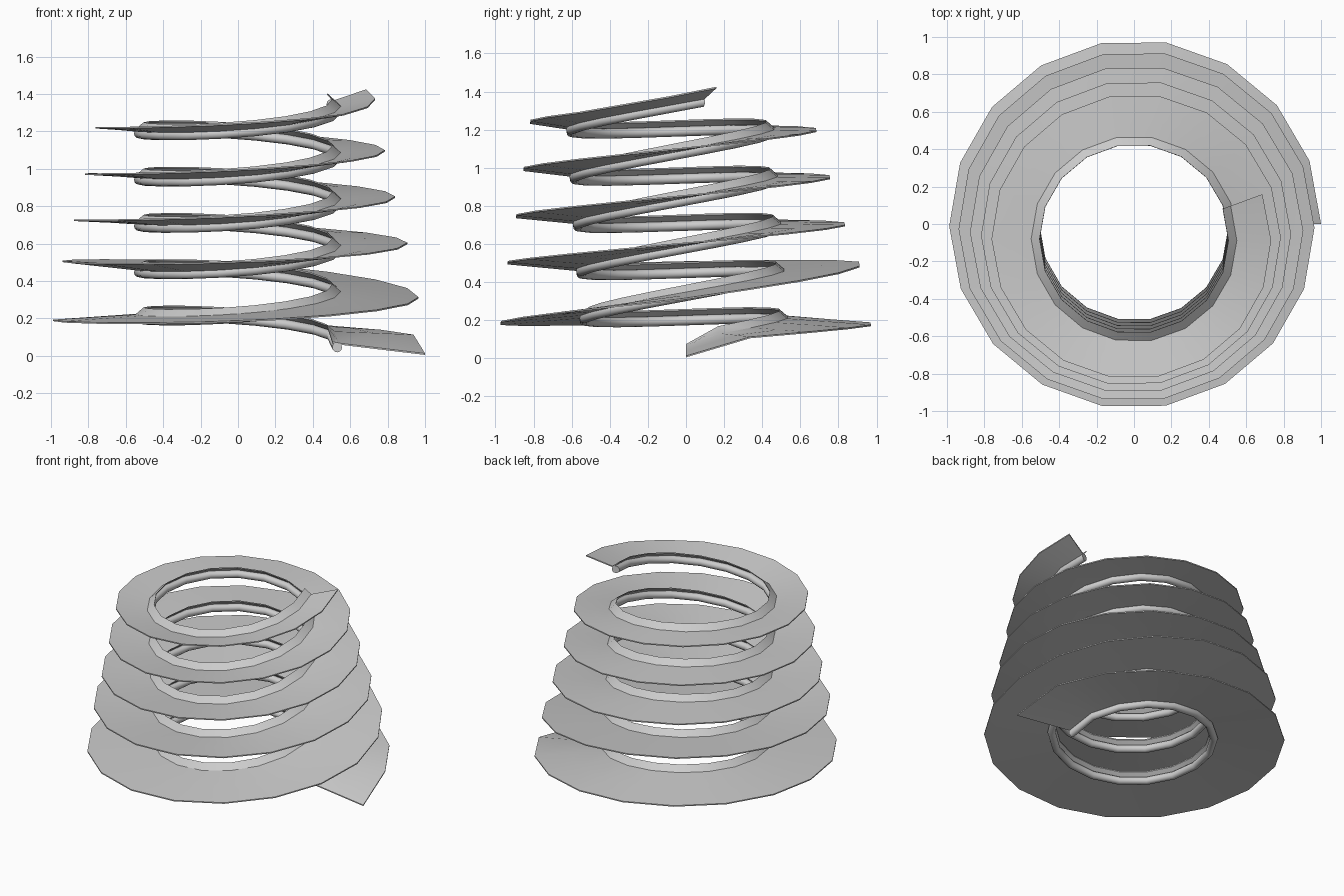
import bpy, bmesh
from math import sin, cos, pi, radians

if "Cube" in bpy.data.objects:
    bpy.data.objects.remove(bpy.data.objects["Cube"])

STEPS, SEG = 91, 20          # 20 degree segments, just over five turns
PITCH, TILT, LEAN = 0.2475, 0.058, 0.07

# outer radius and outer-edge lift of the ribbon, keyed by turn
RADIUS = [(0, 1.0), (.5, .988), (1, .965), (1.5, .938), (2, .905), (2.5, .877),
          (3, .84), (3.5, .818), (4, .785), (4.5, .762), (5.06, .73)]
LIFT = [(0, -.032), (.055, .005), (.25, -.013), (.5, -.005), (.75, -.015),
        (1, -.008), (1.25, .058), (1.5, .063), (1.75, .056), (2, .035),
        (4.9, .035), (5.06, .08)]


def lerp(keys, t):
    for (a, u), (b, v) in zip(keys, keys[1:]):
        if t <= b:
            return u + (v - u) * (t - a) / (b - a)
    return keys[-1][1]


def place(i, r, dz):
    # point on the leaning helix at step i, radius r, height dz above the rod
    a = radians(SEG * i)
    base = .075 + PITCH * i * SEG / 360 + TILT * sin(a) - (.03 if i == 0 else 0)
    return (r * cos(a), r * sin(a) - LEAN * max(base - .05, 0), base + dz)


def sweep(name, section, closed):
    bm = bmesh.new()
    rings = [[bm.verts.new(place(i, r, z)) for r, z in section(i)]
             for i in range(STEPS + 1)]
    n = len(rings[0])
    for p, q in zip(rings, rings[1:]):
        for j in range(n if closed else n - 1):
            k = (j + 1) % n
            bm.faces.new((p[j], p[k], q[k], q[j]))
    if closed:
        bm.faces.new(rings[0])
        bm.faces.new(rings[-1])
    bmesh.ops.recalc_face_normals(bm, faces=bm.faces[:])
    me = bpy.data.meshes.new(name)
    bm.to_mesh(me)
    bm.free()
    ob = bpy.data.objects.new(name, me)
    bpy.context.collection.objects.link(ob)
    bpy.ops.object.select_all(action='DESELECT')
    ob.select_set(True)
    bpy.context.view_layer.objects.active = ob
    bpy.ops.object.shade_smooth_by_angle(angle=radians(35))
    return ob


# round rod along the inside of the spiral
def rod_section(i):
    return [(.53 + .026 * cos(2 * pi * j / 12), .026 * sin(2 * pi * j / 12))
            for j in range(12)]


# thin tapering ribbon with a small raised lip on its inner edge
def ribbon_section(i):
    t = i * SEG / 360
    lift = lerp(LIFT, t)
    if 2 <= t <= 4.95:
        lift -= .017 * sin(radians(SEG * i))
    out, h = lerp(RADIUS, t), .008
    mid = (.55 + out) / 2
    lip = .06 if i else .03
    top = [(.505, lip), (.55, .022), (mid, (.022 + lift) / 2), (out, lift)]
    under = [(r, z - h) for r, z in reversed(top)]
    return top + under


sweep("spiral_rod", rod_section, True)
sweep("spiral_ribbon", ribbon_section, True)
